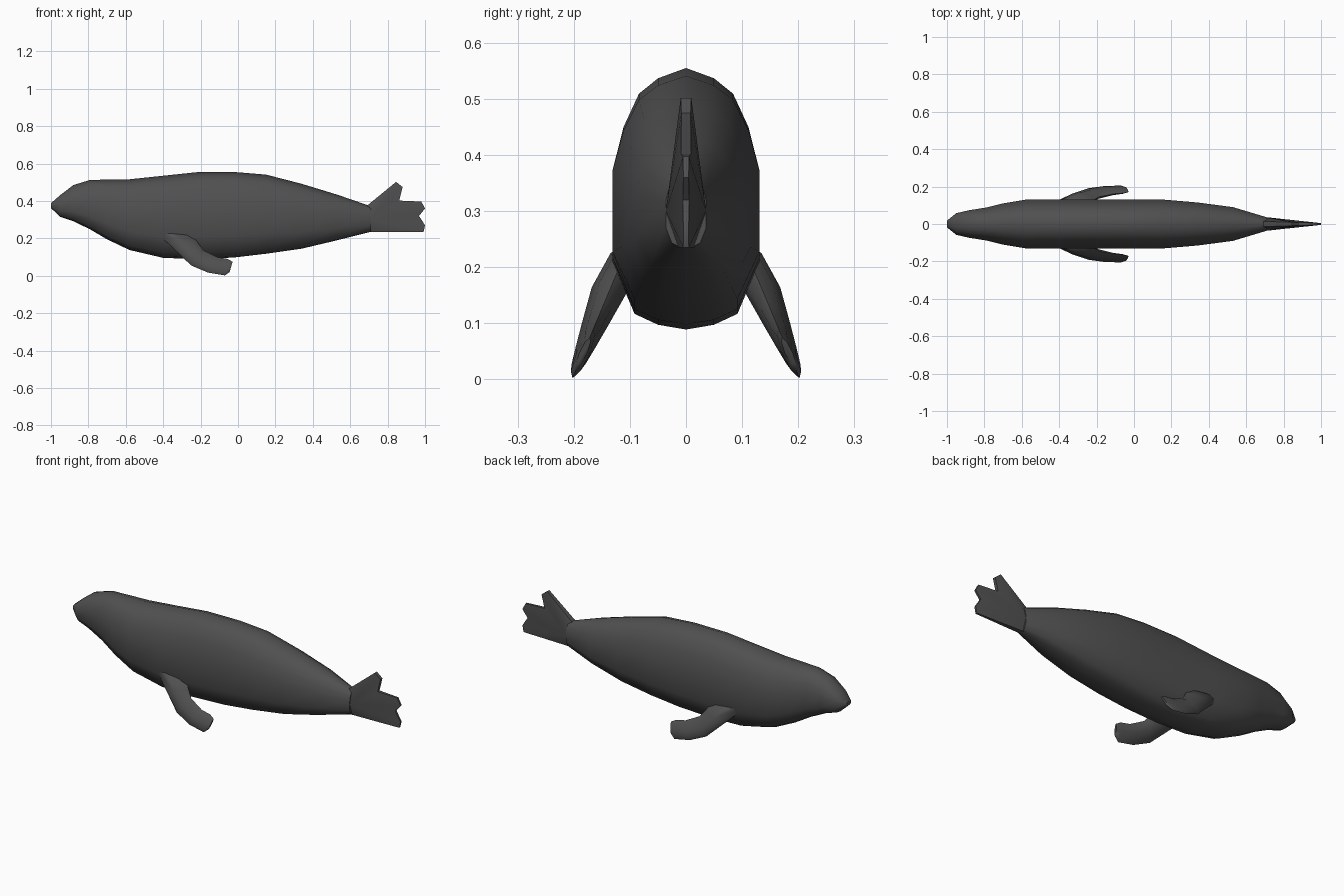
import bpy, bmesh, math
from mathutils import Vector

if "Cube" in bpy.data.objects:
    bpy.data.objects.remove(bpy.data.objects["Cube"])

grey = bpy.data.materials.new("dark grey skin")
grey.diffuse_color = (0.08, 0.08, 0.08, 1)
grey.use_nodes = True
grey.node_tree.nodes["Principled BSDF"].inputs["Base Color"].default_value = grey.diffuse_color


def make_object(name, bm, angle):
    bmesh.ops.recalc_face_normals(bm, faces=bm.faces)
    mesh = bpy.data.meshes.new(name)
    bm.to_mesh(mesh)
    bm.free()
    mesh.materials.append(grey)
    obj = bpy.data.objects.new(name, mesh)
    bpy.context.collection.objects.link(obj)
    bpy.ops.object.select_all(action='DESELECT')
    obj.select_set(True)
    bpy.context.view_layer.objects.active = obj
    bpy.ops.object.shade_smooth_by_angle(angle=math.radians(angle))
    return obj


def loft(rings):
    """Skin closed rings and cap both ends."""
    bm = bmesh.new()
    loops = [[bm.verts.new(p) for p in ring] for ring in rings]
    n = len(loops[0])
    for a, b in zip(loops, loops[1:]):
        for i in range(n):
            j = (i + 1) % n
            bm.faces.new((a[i], a[j], b[j], b[i]))
    bm.faces.new(loops[0])
    bm.faces.new(loops[-1])
    return bm


# Body: half section (width, height fractions) swept along x
half = [(0, 1), (.38, .96), (.64, .90), (.85, .77), (1, .6),
        (1, .26), (.7, .06), (.38, .018), (0, 0)]
section = half + [(-w, t) for w, t in half[-2:0:-1]]
# x, bottom z, top z, half width
stations = [(-1.0, .362, .388, .018), (-.95, .315, .432, .058),
            (-.88, .292, .485, .074), (-.79, .248, .513, .088),
            (-.70, .195, .514, .11), (-.58, .138, .516, .13),
            (-.40, .096, .535, .131), (-.22, .089, .554, .131),
            (-.02, .098, .555, .131), (.15, .118, .541, .131),
            (.34, .145, .492, .115), (.53, .19, .434, .09),
            (.71, .235, .372, .036)]
body = loft([[(x, w * hw, lo + t * (hi - lo)) for w, t in section]
             for x, lo, hi, hw in stations])
make_object("body", body, 50)

# Tail fin: notched upright fan, thick at the hub and thin at the rim
rim = [(.69, .375), (.845, .502), (.88, .475), (.862, .402), (.98, .397),
       (1.0, .36), (.968, .32), (1.0, .27), (.992, .235), (.70, .235)]
bm = bmesh.new()
sides = []
for s in (1, -1):
    hub = bm.verts.new((.71, s * .036, .3))
    edge = [bm.verts.new((x, s * (.014 - .03 * (x - .69)), z)) for x, z in rim]
    sides.append([hub] + edge)
    for a, b in zip(edge, edge[1:]):
        bm.faces.new((hub, a, b))
left, right = sides
for i in range(1, len(rim)):
    bm.faces.new((left[i], left[i + 1], right[i + 1], right[i]))
bm.faces.new((left[0], left[1], right[1], right[0]))
bm.faces.new((left[0], left[-1], right[-1], right[0]))
make_object("tail_fin", bm, 50)

# Flippers: (leading x, z), (trailing x, z), half thickness
chords = [((-.44, .235), (-.24, .215), .026), ((-.35, .15), (-.215, .178), .034),
          ((-.25, .055), (-.185, .137), .024), ((-.16, .017), (-.11, .1), .018),
          ((-.07, .002), (-.055, .09), .012), ((-.045, .02), (-.029, .075), .007)]
for s, name in ((-1, "near_flipper"), (1, "far_flipper")):
    rings = []
    for lead, trail, thick in chords:
        ring = []
        for k in range(8):
            a = math.tau * k / 8
            f = .5 - .5 * math.cos(a)
            x = lead[0] + f * (trail[0] - lead[0])
            z = lead[1] + f * (trail[1] - lead[1])
            ring.append((x, s * (.203 - .42 * z + thick * math.sin(a)), z))
        rings.append(ring)
    make_object(name, loft(rings), 60)
